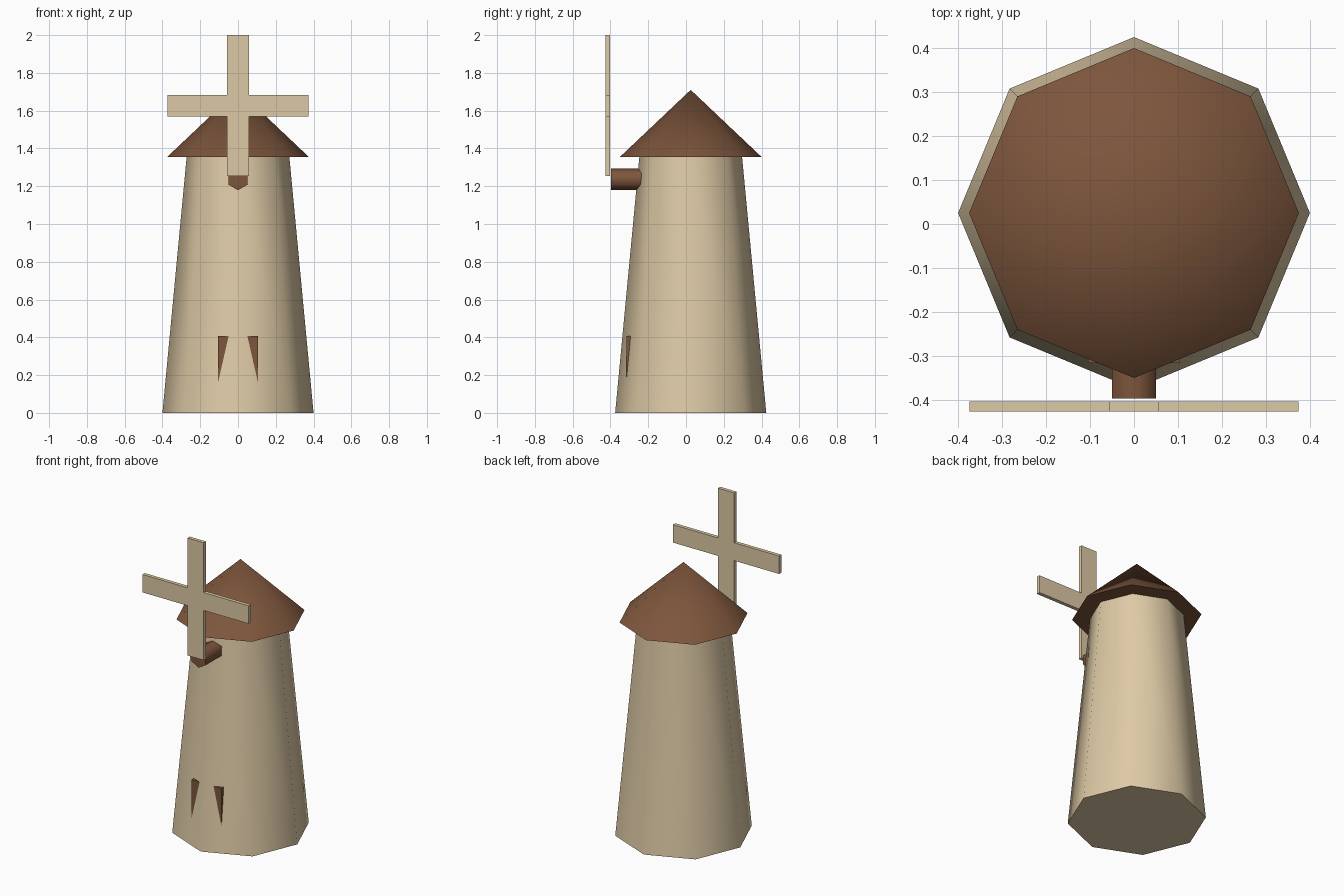
import bpy
import bmesh
from math import pi, radians
from mathutils import Matrix, Vector

cube = bpy.data.objects.get("Cube")
if cube:
    bpy.data.objects.remove(cube, do_unlink=True)

CENTRE_Y = 0.025


def material(name, colour):
    mat = bpy.data.materials.new(name)
    mat.use_nodes = True
    mat.diffuse_color = (*colour, 1)
    bsdf = next(n for n in mat.node_tree.nodes if n.type == "BSDF_PRINCIPLED")
    bsdf.inputs["Base Color"].default_value = (*colour, 1)
    return mat


def finish(name, bm, mat, smooth=False):
    bmesh.ops.recalc_face_normals(bm, faces=bm.faces)
    mesh = bpy.data.meshes.new(name)
    bm.to_mesh(mesh)
    bm.free()
    mesh.materials.append(mat)
    obj = bpy.data.objects.new(name, mesh)
    bpy.context.collection.objects.link(obj)
    if smooth:
        bpy.ops.object.select_all(action="DESELECT")
        obj.select_set(True)
        bpy.context.view_layer.objects.active = obj
        bpy.ops.object.shade_smooth_by_angle(angle=radians(65))
    return obj


def frustum(name, sides, r1, r2, depth, matrix, mat):
    bm = bmesh.new()
    bmesh.ops.create_cone(bm, cap_ends=True, segments=sides, radius1=r1,
                          radius2=r2, depth=depth, matrix=matrix)
    bmesh.ops.remove_doubles(bm, verts=bm.verts, dist=0.0001)
    return finish(name, bm, mat, smooth=True)


def box(name, low, high, mat):
    low, high = Vector(low), Vector(high)
    bm = bmesh.new()
    bmesh.ops.create_cube(bm, size=1, matrix=Matrix.Translation((low + high) / 2)
                          @ Matrix.Diagonal((*(high - low), 1)))
    return finish(name, bm, mat)


beige = material("beige plaster", (0.73, 0.59, 0.38))
brown = material("brown wood", (0.205, 0.092, 0.045))

# Tapered eight-sided tower and its pointed roof
frustum("tower", 8, 0.4, 0.272, 1.355,
        Matrix.Translation((0, CENTRE_Y, 0.6775)), beige)
frustum("roof", 8, 0.375, 0, 0.355,
        Matrix.Translation((0, CENTRE_Y, 1.5325)), brown)

# Six-sided axle, corner pointing down
frustum("axle", 6, 0.058, 0.058, 0.2,
        Matrix.Translation((0, -0.297, 1.237)) @ Matrix.Rotation(pi / 2, 4, "X"),
        brown)

# Door block, mostly sunk into the front corner of the tower
box("door", (-0.105, -0.316, 0.02), (0.105, -0.2, 0.407), brown)

# Cross-shaped sails: a square hub with four arms extruded from its sides
HALF, REACH, HUB_Z = 0.057, 0.374, 1.627
bm = bmesh.new()
bmesh.ops.create_cube(bm, size=1, matrix=Matrix.Translation((0, -0.415, HUB_Z))
                      @ Matrix.Diagonal((2 * HALF, 0.023, 2 * HALF, 1)))
bm.normal_update()
for face in [f for f in bm.faces if abs(f.normal.y) < 0.5]:
    step = face.normal * (REACH - HALF)
    arm = bmesh.ops.extrude_discrete_faces(bm, faces=[face])["faces"][0]
    bmesh.ops.translate(bm, verts=arm.verts, vec=step)
finish("sails", bm, beige)
